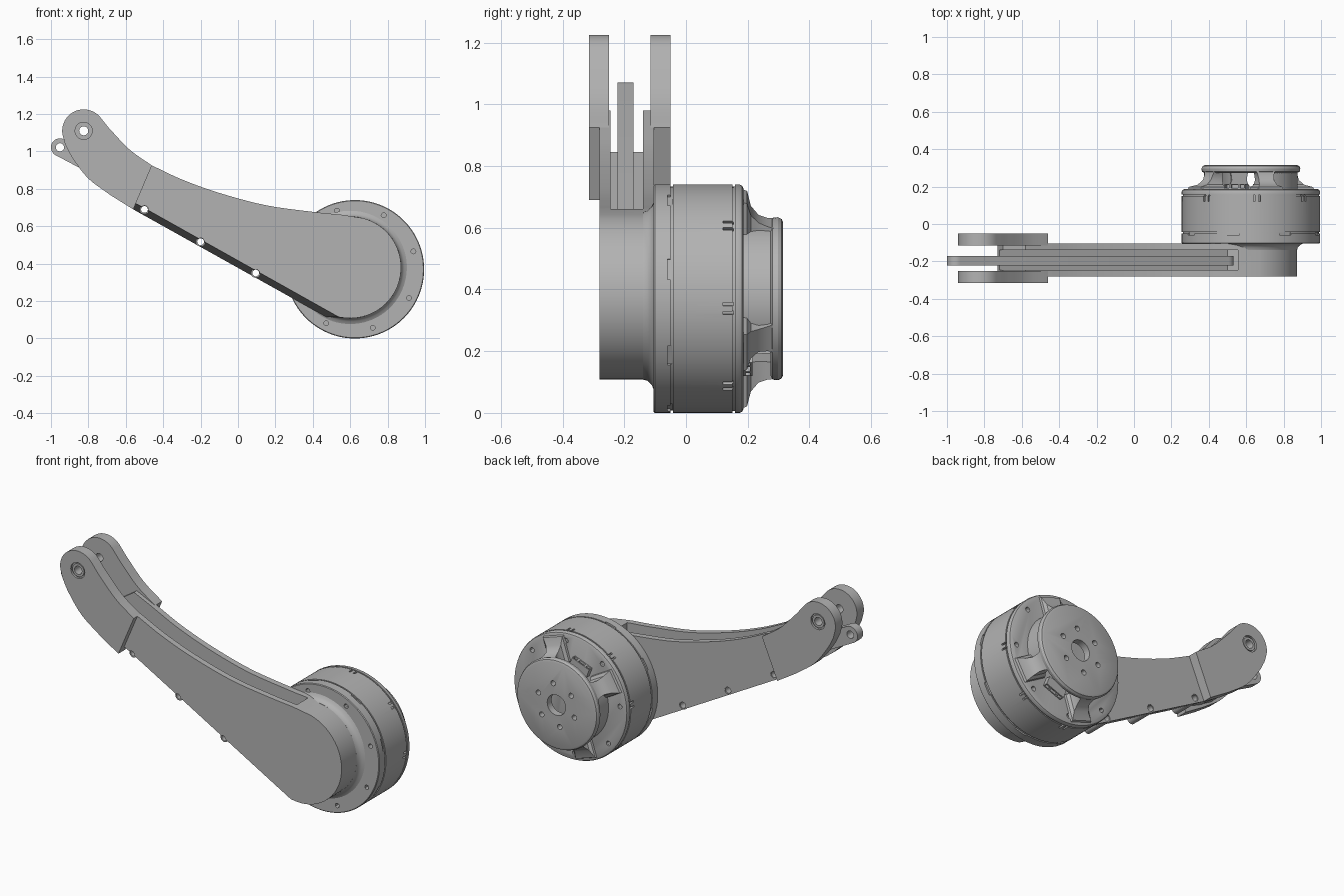
import bpy, bmesh
from math import sin, cos, radians, pi
from mathutils import Vector

if "Cube" in bpy.data.objects:
    bpy.data.objects.remove(bpy.data.objects["Cube"])

grey = bpy.data.materials.new("machined_grey")
grey.use_nodes = True
grey.diffuse_color = (0.45, 0.45, 0.45, 1)
grey.node_tree.nodes["Principled BSDF"].inputs["Base Color"].default_value = (0.45, 0.45, 0.45, 1)

MX, MZ = 0.625, 0.37          # motor axis
PIVOT = (-0.825, 1.11)        # fork pin axis
ROD_END = (-0.952, 1.022)     # pull rod eye


def loft(name, rings):
    """Closed solid through rings with equal point counts."""
    bm = bmesh.new()
    loops = [[bm.verts.new(p) for p in ring] for ring in rings]
    n = len(loops[0])
    bm.faces.new(loops[0])
    bm.faces.new(loops[-1][::-1])
    for a, b in zip(loops, loops[1:]):
        for i in range(n):
            j = (i + 1) % n
            bm.faces.new((a[i], a[j], b[j], b[i]))
    bmesh.ops.recalc_face_normals(bm, faces=bm.faces)
    mesh = bpy.data.meshes.new(name)
    bm.to_mesh(mesh)
    bm.free()
    obj = bpy.data.objects.new(name, mesh)
    bpy.context.collection.objects.link(obj)
    mesh.materials.append(grey)
    return obj


def prism(name, pts, y0, y1, back=None):
    return loft(name, [[(x, y0, z) for x, z in pts], [(x, y1, z) for x, z in back or pts]])


def arc(cx, cz, r, a0, a1, n):
    return [(cx + r * cos(radians(a0 + (a1 - a0) * i / n)),
             cz + r * sin(radians(a0 + (a1 - a0) * i / n))) for i in range(n + 1)]


def circle(cx, cz, r, n):
    return arc(cx, cz, r, 0, 360, n)[:-1]


def lathe(name, profile, n=96, cx=MX, cz=MZ):
    return loft(name, [[(x, y, z) for x, z in circle(cx, cz, r, n)] for r, y in profile])


def polar(angle, r, y, side=0):
    """Point around the motor axis, shifted sideways along the tangent."""
    a = radians(angle)
    return (MX + r * cos(a) - side * sin(a), y, MZ + r * sin(a) + side * cos(a))


def block(name, angle, r0, r1, half, y0, y1):
    return loft(name, [[polar(angle, r0, y, -half), polar(angle, r1, y, -half),
                        polar(angle, r1, y, half), polar(angle, r0, y, half)] for y in (y0, y1)])


def drill(cx, cz, r, y0, y1, n=20):
    return prism("cutter", circle(cx, cz, r, n), y0, y1)


def carve(obj, cutters):
    """Subtract the cutters, bake the result and drop the helpers."""
    for c in cutters:
        c.hide_render = True
        m = obj.modifiers.new("cut", "BOOLEAN")
        m.operation, m.solver, m.object = "DIFFERENCE", "EXACT", c
    graph = bpy.context.evaluated_depsgraph_get()
    mesh = bpy.data.meshes.new_from_object(obj.evaluated_get(graph))
    obj.modifiers.clear()
    obj.data = mesh
    for c in cutters:
        bpy.data.objects.remove(c)


def curve(pts, steps=5):
    """Smooth open path through the points."""
    p = [Vector(q) for q in pts]
    p = [2 * p[0] - p[1]] + p + [2 * p[-1] - p[-2]]
    out = []
    for a, b, c, d in zip(p, p[1:], p[2:], p[3:]):
        for i in range(steps):
            t = i / steps
            out.append(0.5 * (2 * b + (c - a) * t + (2 * a - 5 * b + 4 * c - d) * t * t
                              + (3 * b - a - 3 * c + d) * t ** 3))
    return [tuple(q) for q in out] + [tuple(p[-2])]


# Arm housing: round head, swept top, sloped underside
top = curve([(-0.46, 0.925), (-0.3, 0.85), (-0.1, 0.778), (0.15, 0.712), (0.4, 0.677), (0.55, 0.662)])
shell = [(-0.73, 0.815), (-0.7, 0.9), (-0.58, 0.98)] + top + arc(0.6, 0.38, 0.272, 75, -95, 28)
front = shell + [(0.54, 0.114), (-0.52, 0.708), (-0.66, 0.775)]
rear = shell + [(0.47, 0.115), (-0.56, 0.69), (-0.68, 0.77)]
arm = prism("arm_housing", front, -0.28, -0.104, rear)
floor = [(-0.9, 0.945), (0.5, 0.175), (0.555, 0.2), (0.555, 1.2), (-0.9, 1.2)]
carve(arm, [prism("cutter", floor, -0.245, -0.14)])

# Spacer tubes along the underside, open through the arm
spacers = [(-0.5, 0.69), (-0.2, 0.517), (0.095, 0.35)]
carve(arm, [drill(x, z, 0.02, -0.4, 0) for x, z in spacers])
for x, z in spacers:
    tube = prism("spacer_tube", circle(x, z, 0.026, 24), -0.262, -0.108)
    carve(tube, [drill(x, z, 0.018, -0.4, 0)])

# Fork plates, mirrored about the middle of the arm
outline = (arc(*PIVOT, 0.115, 200, 40, 20)
           + curve([(-0.69, 1.125), (-0.58, 1.01), (-0.46, 0.925)])
           + [(-0.56, 0.69)] + curve([(-0.68, 0.765), (-0.8, 0.855), (-0.885, 0.965), (-0.925, 1.04)]))
for name, outer, inner in (("front_fork_plate", -0.315, -0.25), ("rear_fork_plate", -0.05, -0.115)):
    plate = prism(name, outline, outer, inner)
    s = 1 if inner > outer else -1
    carve(plate, [drill(*PIVOT, 0.024, -0.4, 0.1, 28),
                  drill(*PIVOT, 0.046, outer - 0.02 * s, outer + 0.012 * s, 28)])
    bush = prism("pin_bush", circle(*PIVOT, 0.038, 28), outer + 0.004 * s, outer + 0.03 * s)
    carve(bush, [drill(*PIVOT, 0.024, -0.4, 0.1, 28)])

# Pull rod running inside the arm
rod_path = arc(*ROD_END, 0.048, 62, 242, 16) + arc(0.485, 0.26, 0.048, 242, 422, 16)
rod = prism("pull_rod", rod_path, -0.222, -0.17)
carve(rod, [drill(*ROD_END, 0.022, -0.4, 0.1)])

# Flared collar between head and motor
lathe("head_collar", [(0.272, -0.14), (0.276, -0.125), (0.288, -0.112), (0.305, -0.104)], cx=0.6, cz=0.38)

# Motor body with seams, flange holes, rear holes and side notches
motor = lathe("motor_body", [
    (0.366, -0.105), (0.37, -0.101), (0.37, -0.05), (0.363, -0.05), (0.363, -0.042), (0.37, -0.042),
    (0.37, 0.15), (0.364, 0.15), (0.364, 0.158), (0.37, 0.158), (0.37, 0.174),
    (0.366, 0.182), (0.358, 0.186)])
cuts = []
for k in range(8):
    x, _, z = polar(17 + 45 * k, 0.327, 0)
    cuts.append(drill(x, z, 0.013, -0.2, -0.07, 12))
    x, _, z = polar(40 + 45 * k, 0.325, 0)
    cuts.append(drill(x, z, 0.014, 0.15, 0.3, 12))
    for side in (-2.2, 2.2):
        cuts.append(block("cutter", 40 + 45 * k + side, 0.355, 0.4, 0.005, 0.12, 0.154))
    cuts.append(block("cutter", 15 + 45 * k, 0.36, 0.4, 0.035, -0.06, -0.045))
carve(motor, cuts)

# Rear output cap with bore and bolt circle
cap = lathe("output_cap", [(0.25, 0.274), (0.262, 0.28), (0.264, 0.298), (0.258, 0.31), (0.246, 0.315)])
bolts = [polar(20 + 60 * k, 0.125, 0) for k in range(6)]
carve(cap, [drill(MX, MZ, 0.06, 0.2, 0.4, 40)] + [drill(x, z, 0.015, 0.2, 0.4, 16) for x, _, z in bolts])

# Cap walls on the two closed sides, legs and connector ports on the open sides
for turn in (0, 180):
    wall = arc(MX, MZ, 0.25, turn - 30, turn + 72, 28) + arc(MX, MZ, 0.215, turn + 72, turn - 30, 28)
    prism("cap_wall", wall, 0.18, 0.285)
    for a in (turn - 30, turn + 72):
        rings = [(0.352, 0.07, 0.18), (0.345, 0.066, 0.198), (0.3, 0.05, 0.21),
                 (0.272, 0.042, 0.235), (0.26, 0.046, 0.265), (0.256, 0.055, 0.29)]
        loft("cap_leg", [[polar(a, 0.2, y, -w), polar(a, r, y, -w), polar(a, r, y, w),
                          polar(a, 0.2, y, w)] for r, w, y in rings])
    port = block("connector_port", turn + 111, 0.19, 0.245, 0.06, 0.18, 0.215)
    carve(port, [block("cutter", turn + 111, 0.23, 0.3, 0.02, 0.192, 0.208),
                 block("cutter", turn + 101, 0.23, 0.3, 0.011, 0.192, 0.208),
                 block("cutter", turn + 121, 0.23, 0.3, 0.011, 0.192, 0.208)])

# Smooth curved faces, keep hard edges
for obj in bpy.context.collection.objects:
    if obj.type == "MESH" and grey.name in obj.data.materials:
        obj.data.polygons.foreach_set("use_smooth", [True] * len(obj.data.polygons))
        obj.data.set_sharp_from_angle(angle=pi / 6)
